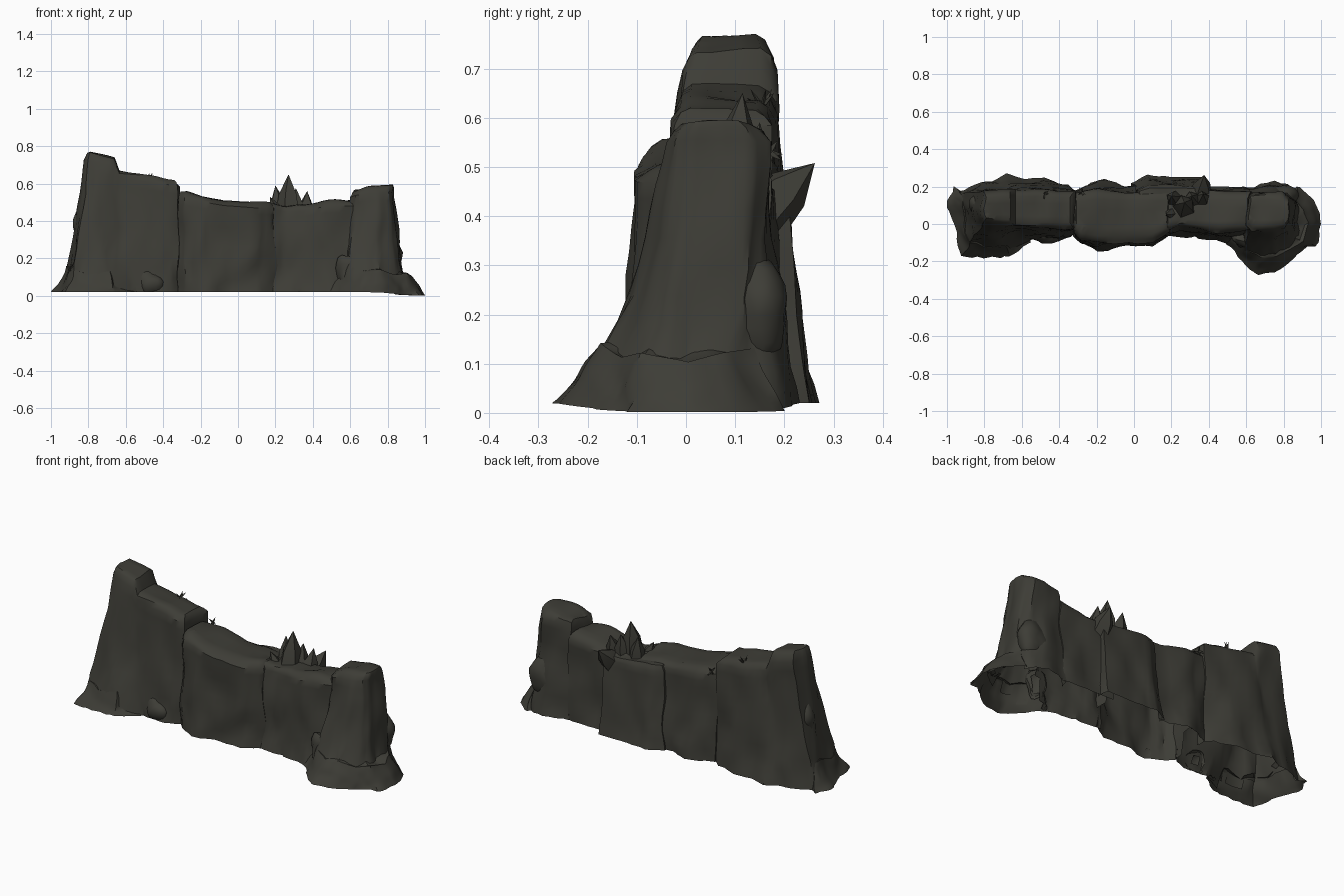
import bpy, bmesh, math, random
from mathutils import Vector, noise
from mathutils.bvhtree import BVHTree

if "Cube" in bpy.data.objects:
    bpy.data.objects.remove(bpy.data.objects["Cube"])

random.seed(4)
stone = bpy.data.materials.new("dark olive stone")
stone.diffuse_color = (0.047, 0.046, 0.037, 1)
stone.use_nodes = True
stone.node_tree.nodes["Principled BSDF"].inputs["Base Color"].default_value = stone.diffuse_color
blocks = []


def finish(bm, name, angle=40):
    """Turn a bmesh into an object, smooth except at sharp edges."""
    bm.normal_update()
    for f in bm.faces:
        f.smooth = True
    for e in bm.edges:
        if len(e.link_faces) == 2 and e.calc_face_angle(0) > math.radians(angle):
            e.smooth = False
    me = bpy.data.meshes.new(name)
    bm.to_mesh(me)
    bm.free()
    me.materials.append(stone)
    ob = bpy.data.objects.new(name, me)
    bpy.context.collection.objects.link(ob)
    return ob


def floor_z(x):
    return 0.02 - 0.018 * min(1, max(0, (x - 0.75) / 0.15))


def densify(pts, n):
    out = []
    for a, b in zip(pts, pts[1:] + pts[:1]):
        a, b = Vector(a), Vector(b)
        out += [a.lerp(b, i / n) for i in range(n)]
    return out


def cliff(name, bottom, top, linear, power, sub=4, rough=0.026, crown=.2):
    """Open-bottomed rock block: stacked rings from a foot outline to a top outline."""
    bottom = densify([(x, y, floor_z(x)) for x, y in bottom], sub)
    top = densify(top, sub)
    n = len(top)
    mid = sum(top, Vector()) / n
    bm = bmesh.new()
    rings = []
    for t in (0, .06, .13, .21, .3, .4, .5, .6, .7, .79, .87, .94):
        k = linear * (1 - t) + (1 - linear) * (1 - t) ** power
        ring = []
        for b, a in zip(bottom, top):
            p = a.lerp(b, k)
            p.z = b.z + (a.z - b.z) * t
            d = noise.noise_vector(Vector((p.x * 9, p.y * 9, p.z * 5)))
            fine = noise.noise_vector(Vector((p.x * 24, p.y * 24, p.z * 10)))
            w = rough * (1 - 0.4 * t)
            p += Vector((d.x, d.y, 0)) * w + Vector((fine.x, fine.y, 0)) * w * .5 * (1 - t * .5)
            p.x = max(-1, min(1, p.x))
            ring.append(bm.verts.new(p))
        rings.append(ring)
    # rounded rim, then the crown
    for s, drop in ((0.9, .012), (0.7, 0), (0.35, 0)):
        ring = []
        for a in top:
            p = Vector((a.x + (mid.x - a.x) * (1 - s) * crown, mid.y + (a.y - mid.y) * s, a.z - drop))
            p.z += noise.noise(p * 9) * .014
            ring.append(bm.verts.new(p))
        rings.append(ring)
    for lo, hi in zip(rings, rings[1:]):
        for i in range(n):
            j = (i + 1) % n
            bm.faces.new((lo[i], lo[j], hi[j], hi[i]))
    cap = bm.faces.new(rings[-1])
    bmesh.ops.triangulate(bm, faces=[cap])
    blocks.append(finish(bm, name))


def boulder(name, loc, size):
    bm = bmesh.new()
    bmesh.ops.create_icosphere(bm, subdivisions=3, radius=1)
    for v in bm.verts:
        v.co *= 1 + 0.3 * noise.noise(v.co * 1.4 + Vector(loc) * 20)
        v.co = Vector([c * s + l for c, s, l in zip(v.co, size, loc)])
        v.co.z = max(v.co.z, floor_z(v.co.x))
    blocks.append(finish(bm, name))


def shard(name, base, tip, r, sides=5):
    """Pointed stone splinter or grass blade from base to tip."""
    base, tip = Vector(base), Vector(tip)
    rot = (tip - base).to_track_quat('Z', 'Y')
    bm = bmesh.new()
    loops = []
    for t, w in ((0, 1), (.5, .75)):
        c = base.lerp(tip, t)
        loops.append([bm.verts.new(c + rot @ Vector((math.cos(a) * r * w, math.sin(a) * r * w, 0)))
                      for a in [2 * math.pi * i / sides for i in range(sides)]])
    end = bm.verts.new(tip)
    for i in range(sides):
        j = (i + 1) % sides
        bm.faces.new((loops[0][i], loops[0][j], loops[1][j], loops[1][i]))
        bm.faces.new((loops[1][i], loops[1][j], end))
    return finish(bm, name)


def remove_buried():
    """Delete faces lying wholly inside another block, leaving one hollow shell."""
    trees = []
    for ob in blocks:
        bm = bmesh.new()
        bm.from_mesh(ob.data)
        trees.append(BVHTree.FromBMesh(bm))
        bm.free()

    def inside(p, tree):
        hits, o = 0, p.copy()
        while hits < 20:
            loc = tree.ray_cast(o, Vector((.003, .002, 1)))[0]
            if loc is None:
                break
            hits += 1
            o = loc + Vector((0, 0, 1e-4))
        return hits % 2 == 1

    for k, ob in enumerate(blocks):
        bm = bmesh.new()
        bm.from_mesh(ob.data)
        dead = []
        for f in bm.faces:
            pts = [v.co + Vector((0, 0, .001)) for v in f.verts]
            if all(any(inside(p, t) for i, t in enumerate(trees) if i != k) for p in pts):
                dead.append(f)
            elif ob.name.startswith("boulder") and max(v.co.z - floor_z(v.co.x) for v in f.verts) < 1e-4:
                dead.append(f)
        bmesh.ops.delete(bm, geom=dead, context='FACES')
        bm.to_mesh(ob.data)
        bm.free()


# Tall left cliff and its foot
cliff("left_cliff",
      [(-.955, .1), (-.92, -.04), (-.9, -.14), (-.8, -.17), (-.66, -.14), (-.55, -.085), (-.4, -.1),
       (-.31, -.05), (-.31, .18), (-.48, .25), (-.68, .255), (-.83, .215), (-.95, .18)],
      [(-.815, .08, .77), (-.81, .04, .767), (-.80, .015, .767), (-.75, .005, .757), (-.665, .0, .735),
       (-.635, -.015, .67), (-.44, -.02, .642), (-.325, -.02, .62), (-.325, .17, .62), (-.48, .18, .635),
       (-.635, .18, .67), (-.665, .185, .735), (-.80, .17, .767)], .7, 4)
cliff("left_foot",
      [(-.995, .1), (-.945, -.05), (-.92, -.16), (-.8, -.195), (-.66, -.16), (-.56, -.1), (-.6, .05),
       (-.8, .12), (-.975, .2)],
      [(-.92, .1, .17), (-.9, -.02, .13), (-.87, -.1, .15), (-.8, -.13, .12), (-.69, -.11, .14),
       (-.62, -.04, .09), (-.65, .05, .12), (-.8, .1, .15), (-.9, .15, .16)], .8, 3, rough=.03, crown=1)
# Low middle wall
cliff("middle_cliff",
      [(-.315, -.06), (-.28, -.1), (-.2, -.14), (-.08, -.12), (.1, -.12), (.2, -.05), (.2, .22),
       (-.05, .21), (-.2, .235), (-.315, .19)],
      [(-.32, -.04, .553), (-.29, -.08, .553), (-.2, -.1, .535), (-.08, -.1, .512), (.1, -.09, .498),
       (.19, -.04, .495), (.2, .17, .49), (-.05, .17, .502), (-.2, .18, .53), (-.32, .16, .55)], .9, 3)
# Recessed wall right of the middle
cliff("right_wall",
      [(.13, -.06), (.25, -.06), (.35, -.08), (.5, -.1), (.63, -.08), (.63, .2), (.45, .2), (.15, .2)],
      [(.17, -.04, .49), (.25, -.01, .48), (.35, -.03, .482), (.46, -.04, .507), (.62, -.03, .51),
       (.62, .17, .505), (.45, .17, .48), (.17, .17, .485)], .7, 3)
# Slab on the rear face
cliff("rear_slab",
      [(.0, .1), (.38, .1), (.38, .255), (.2, .25), (.07, .262), (-.01, .22)],
      [(.02, .1, .48), (.37, .1, .475), (.37, .2, .46), (.2, .205, .47), (.08, .205, .475), (.02, .18, .48)],
      .8, 3, rough=.014)
# Right tower and its spreading foot
cliff("right_tower",
      [(.53, .0), (.52, -.1), (.585, -.19), (.66, -.24), (.76, -.225), (.85, -.17), (.905, -.1), (.92, 0),
       (.915, .1), (.86, .19), (.75, .235), (.6, .2)],
      [(.605, .04, .555), (.605, .0, .56), (.63, -.03, .57), (.68, -.035, .58), (.75, -.035, .583),
       (.81, -.02, .587), (.83, .01, .59), (.835, .07, .59), (.83, .13, .59), (.8, .16, .585),
       (.72, .17, .58), (.62, .16, .56)], .35, 2.5)
cliff("right_foot",
      [(.55, .0), (.49, -.1), (.58, -.2), (.65, -.268), (.76, -.25), (.86, -.19), (.97, -.13), (1, 0),
       (.97, .12), (.88, .2), (.75, .1)],
      [(.62, .0, .2), (.57, -.07, .15), (.625, -.14, .16), (.67, -.17, .14), (.76, -.165, .15),
       (.84, -.13, .12), (.9, -.09, .13), (.93, 0, .11), (.91, .08, .13), (.86, .14, .14), (.75, .1, .16)],
      .9, 3, rough=.03, crown=1)

# Rock bulges that merge into the walls: x, y, z, then size
for i, b in enumerate([(-.47, -.05, .05, .08, .05, .08), (.59, -.06, .12, .07, .07, .1),
                       (.78, .14, .2, .1, .065, .12), (-.18, -.09, .05, .07, .045, .07),
                       (-.82, .1, .37, .06, .07, .11)]):
    boulder("boulder_%d" % (i + 1), b[:3], b[3:])
remove_buried()

# Stone splinters on the crest: base, tip, radius
for i, (a, b, r) in enumerate([((.27, .09, .43), (.27, .115, .65), .07),
                               ((.22, .13, .43), (.2, .15, .59), .05),
                               ((.31, .12, .42), (.31, .15, .575), .055),
                               ((.36, .12, .42), (.37, .16, .56), .05),
                               ((.21, .06, .44), (.17, .05, .53), .035),
                               ((.355, .15, .4), (.375, .262, .508), .065)]):
    shard("splinter_%d" % (i + 1), a, b, r)

# Dry grass tufts
for t, (c, r, n) in enumerate([((-.48, .155, .62), .045, 18), ((-.28, .17, .53), .03, 8)]):
    for k in range(n):
        d = Vector((random.uniform(-.6, .6), random.uniform(-.7, .8), random.uniform(-.6, 1))).normalized()
        shard("tuft_%d_blade_%d" % (t + 1, k + 1), c, Vector(c) + d * r, .006, 3)
